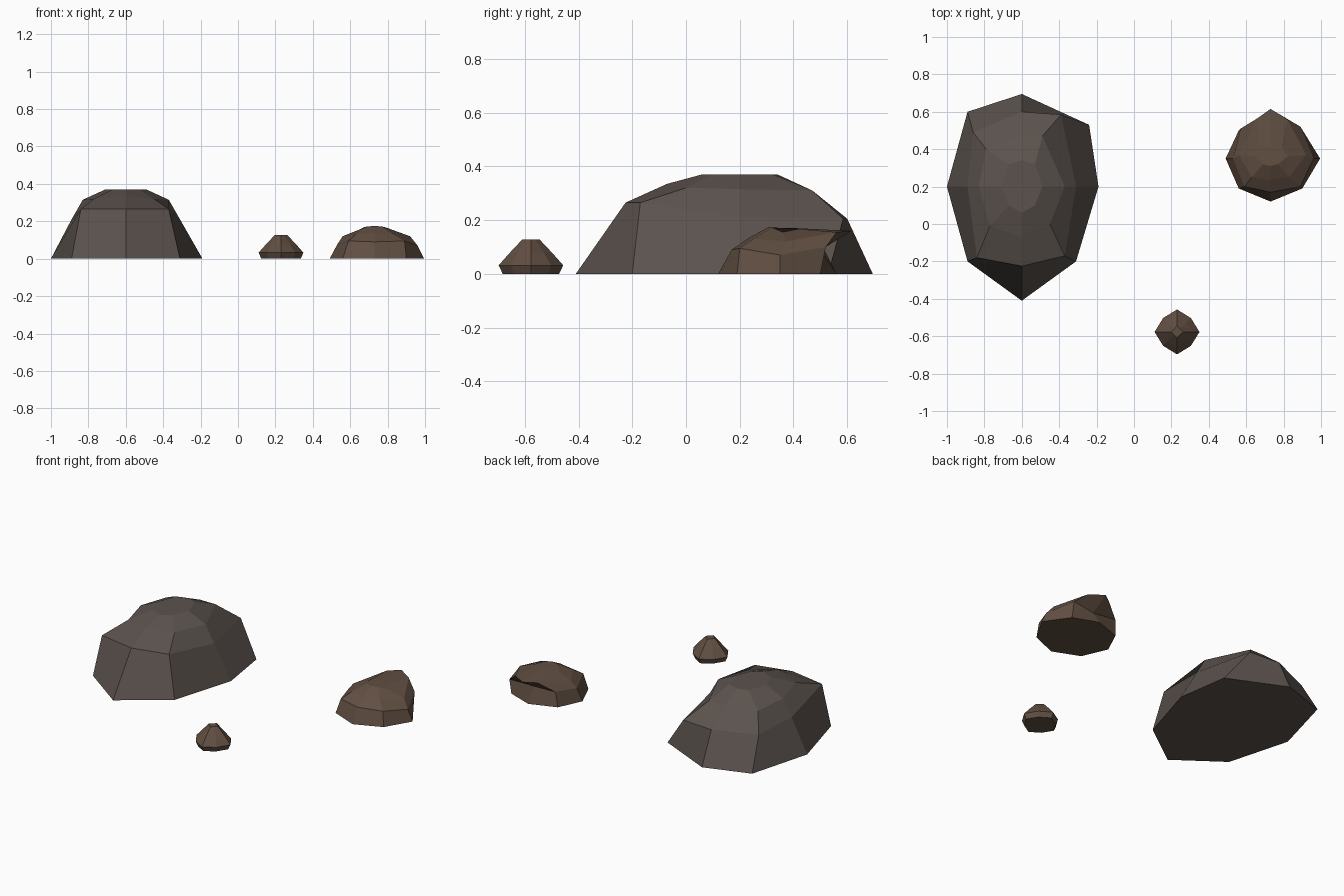
import bpy, bmesh
from math import sin, cos, pi


def material(name, rgb):
    m = bpy.data.materials.new(name)
    m.diffuse_color = (*rgb, 1)
    return m


def rock(name, rings, mat):
    """Loft eight-sided rings bottom to top, closing both ends."""
    bm = bmesh.new()
    loops = [[bm.verts.new(p) for p in ring] for ring in rings]
    for lo, hi in zip(loops, loops[1:]):
        for i in range(8):
            j = (i + 1) % 8
            bm.faces.new((lo[i], lo[j], hi[j], hi[i]))
    bm.faces.new(loops[0][::-1])
    bm.faces.new(loops[-1])
    bmesh.ops.recalc_face_normals(bm, faces=bm.faces)
    me = bpy.data.meshes.new(name)
    bm.to_mesh(me)
    bm.free()
    ob = bpy.data.objects.new(name, me)
    bpy.context.collection.objects.link(ob)
    me.materials.append(mat)
    return ob


grey = material("grey_stone", (0.105, 0.085, 0.075))
brown = material("brown_stone", (0.12, 0.078, 0.055))

# ring order: left, front left, front, front right, right, back right, back, back left
# Large boulder
rock("large_rock", [
    [(-1, .2, 0), (-.89, -.2, 0), (-.6, -.41, 0), (-.31, -.2, 0),
     (-.19, .2, 0), (-.24, .53, 0), (-.6, .695, 0), (-.89, .6, 0)],
    [(-.89, .2, .21), (-.84, -.18, .265), (-.6, -.225, .265), (-.37, -.17, .265),
     (-.31, .2, .21), (-.39, .585, .205), (-.6, .6, .205), (-.86, .49, .2)],
    [(-.83, .2, .315), (-.77, -.01, .32), (-.6, -.07, .335), (-.45, .0, .32),
     (-.37, .2, .315), (-.49, .47, .31), (-.6, .47, .31), (-.79, .4, .3)],
    [(-.71, .2, .37), (-.67, .1, .37), (-.6, .06, .37), (-.53, .1, .37),
     (-.49, .2, .37), (-.53, .32, .37), (-.6, .34, .37), (-.67, .32, .37)],
], grey)

# Medium rock with an overhanging lip at the back
rock("medium_rock", [
    [(.49, .35, 0), (.56, .19, 0), (.73, .12, 0), (.9, .19, 0),
     (.995, .35, 0), (.89, .5, 0), (.73, .56, 0), (.56, .5, 0)],
    [(.53, .35, .075), (.59, .2, .095), (.73, .17, .09), (.89, .2, .095),
     (.96, .35, .07), (.89, .52, .1), (.73, .5, .09), (.57, .51, .1)],
    [(.56, .37, .12), (.63, .25, .13), (.73, .235, .135), (.83, .25, .13),
     (.92, .37, .12), (.82, .56, .155), (.73, .615, .16), (.66, .565, .155)],
    [(.65, .36, .155), (.69, .32, .172), (.73, .31, .175), (.77, .32, .172),
     (.82, .36, .155), (.79, .42, .167), (.73, .41, .17), (.67, .42, .167)],
], brown)


# Small pebble: flared foot below a tapering peak
def small_ring(r, diag, z):
    return [(.23 + rr * cos(a), -.577 + rr * sin(a), z)
            for i in range(8)
            for a, rr in [(pi + i * pi / 4, diag if i % 2 else r)]]


rock("small_rock", [small_ring(.105, .092, 0), small_ring(.12, .105, .032),
                    small_ring(.082, .07, .075), small_ring(.033, .022, .127)], brown)
